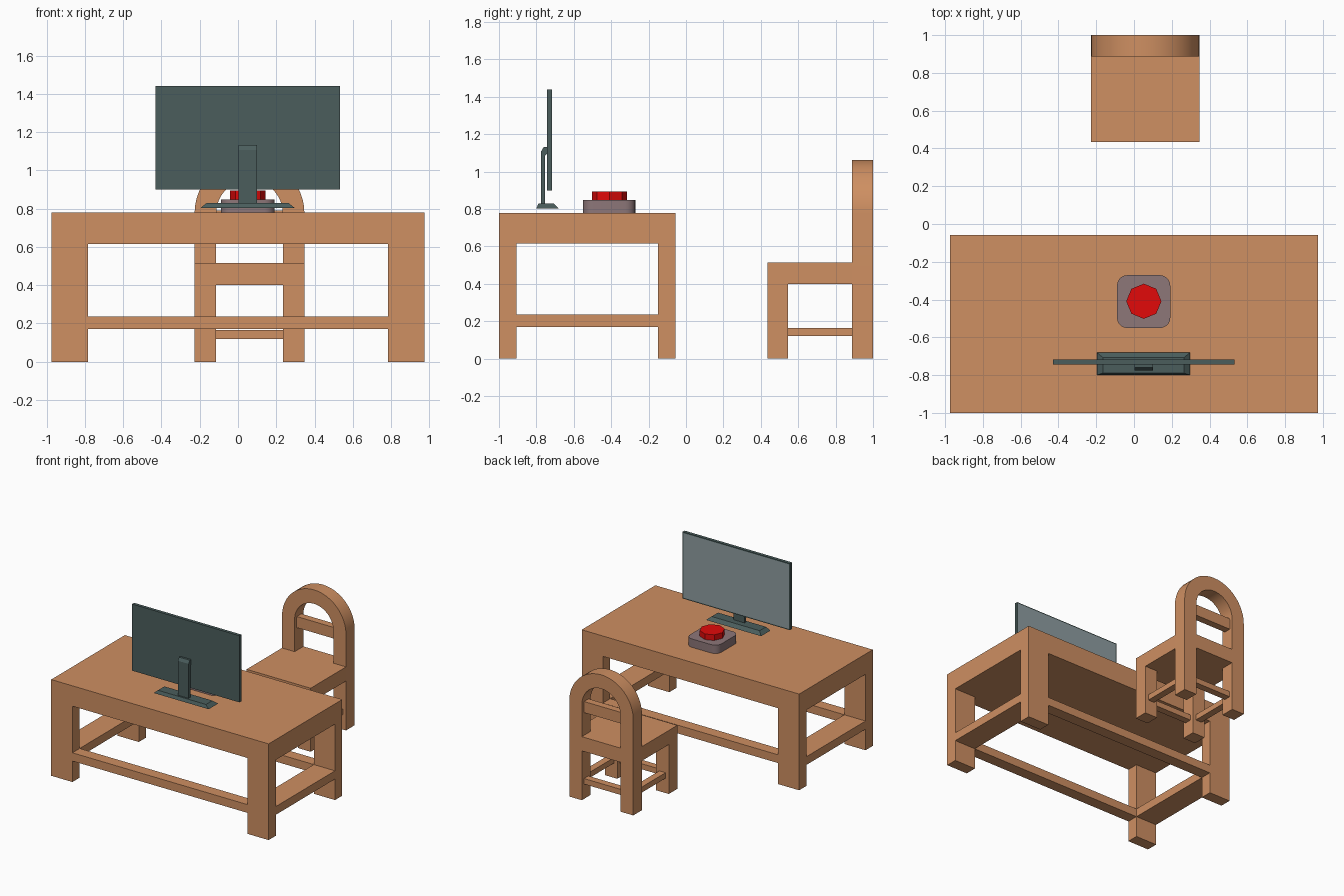
import bpy, bmesh
from math import sin, cos, pi, radians

if "Cube" in bpy.data.objects:
    bpy.data.objects.remove(bpy.data.objects["Cube"])


def material(name, rgb):
    m = bpy.data.materials.new(name)
    m.diffuse_color = [(c / 255) ** 2.2 for c in rgb] + [1]
    m.use_nodes = True
    m.node_tree.nodes["Principled BSDF"].inputs["Base Color"].default_value = m.diffuse_color
    return m


WOOD = material("wood", (205, 142, 98))
DARK = material("dark_plastic", (76, 94, 93))
SCREEN = material("screen_glass", (142, 156, 160))
RED = material("red_plastic", (225, 18, 18))
GREY = material("warm_grey", (140, 118, 120))


def finish(name, bm, *mats):
    bmesh.ops.recalc_face_normals(bm, faces=bm.faces)
    me = bpy.data.meshes.new(name)
    bm.to_mesh(me)
    bm.free()
    for m in mats:
        me.materials.append(m)
    ob = bpy.data.objects.new(name, me)
    bpy.context.collection.objects.link(ob)
    return ob


def box_bm(x, y, z):
    bm = bmesh.new()
    bmesh.ops.create_cube(bm, size=1)
    for v in bm.verts:
        v.co = [r[0] if c < 0 else r[1] for c, r in zip(v.co, (x, y, z))]
    return bm


def box(name, x, y, z, mat):
    return finish(name, box_bm(x, y, z), mat)


def prism(name, start, shift, mat):
    """Extrude a closed 3D outline along a vector."""
    bm = bmesh.new()
    f = bm.faces.new([bm.verts.new(p) for p in start])
    ext = bmesh.ops.extrude_face_region(bm, geom=[f], use_keep_orig=True)
    bmesh.ops.translate(bm, vec=shift, verts=[
        g for g in ext["geom"] if isinstance(g, bmesh.types.BMVert)])
    return finish(name, bm, mat)


def smooth(ob, angle=30):
    bpy.ops.object.select_all(action='DESELECT')
    ob.select_set(True)
    bpy.context.view_layer.objects.active = ob
    bpy.ops.object.shade_smooth_by_angle(angle=radians(angle))


# Desk: slab, four legs, ring of flush stretchers
TX, TI = 0.975, 0.785
front, back = (-1, -0.907), (-0.15, -0.057)
box("desk_top", (-TX, TX), (-1, -0.057), (0.615, 0.78), WOOD)
for yn, y in (("front", front), ("back", back)):
    box(f"desk_{yn}_stretcher", (-TI, TI), y, (0.17, 0.237), WOOD)
    for xn, x in (("left", (-TX, -TI)), ("right", (TI, TX))):
        box(f"desk_{yn}_{xn}_leg", x, y, (0, 0.615), WOOD)
for xn, x in (("left", (-TX, -TI)), ("right", (TI, TX))):
    box(f"desk_{xn}_stretcher", x, (-0.907, -0.15), (0.17, 0.237), WOOD)

# Chair: arched back frame running down into the rear legs
CX, RO, RI, ZC, N = 0.06, 0.287, 0.174, 0.776, 24
arc = [pi * i / N for i in range(N + 1)]
outline = [(CX + RO, 0)] + [(CX + RO * cos(a), ZC + RO * sin(a)) for a in arc]
outline += [(CX - RO, 0), (CX - RI, 0)]
outline += [(CX + RI * cos(a), ZC + RI * sin(a)) for a in reversed(arc)]
outline += [(CX + RI, 0)]
smooth(prism("chair_back_frame", [(x, 0.888, z) for x, z in outline],
             (0, 0.112, 0), WOOD))

# Chair seat, front legs, back slat and stretchers
box("chair_seat", (CX - RO, CX + RO), (0.435, 0.888), (0.40, 0.515), WOOD)
box("chair_seat_rear", (CX - RI, CX + RI), (0.888, 1), (0.40, 0.515), WOOD)
box("chair_back_slat", (CX - RI, CX + RI), (0.915, 0.973), (0.70, 0.79), WOOD)
mid = (RO + RI) / 2
for n, s in (("left", -1), ("right", 1)):
    box(f"chair_front_{n}_leg", sorted((CX + s * RI, CX + s * RO)),
        (0.435, 0.545), (0, 0.40), WOOD)
    box(f"chair_{n}_stretcher", (CX + s * mid - 0.028, CX + s * mid + 0.028),
        (0.545, 0.888), (0.12, 0.165), WOOD)
for n, y in (("front", 0.49), ("back", 0.944)):
    box(f"chair_{n}_stretcher", (CX - RI, CX + RI), (y - 0.028, y + 0.028),
        (0.12, 0.165), WOOD)

# Monitor panel with an inset screen on its back (+y) side
bm = box_bm((-0.43, 0.533), (-0.743, -0.717), (0.90, 1.44))
bm.normal_update()
face = max(bm.faces, key=lambda f: f.normal.y)
bmesh.ops.inset_region(bm, faces=[face], thickness=0.012)
face.material_index = 1
finish("monitor_panel", bm, DARK, SCREEN)

# Monitor neck: bent strip reaching the panel
neck = [(-0.775, 0.82), (-0.775, 1.108), (-0.76, 1.132), (-0.743, 1.132),
        (-0.743, 1.095), (-0.754, 1.085), (-0.754, 0.82)]
prism("monitor_neck", [(0.003, y, z) for y, z in neck], (0.097, 0, 0), DARK)

# Monitor foot: tapered plate
bm = box_bm((-0.197, 0.297), (-0.80, -0.68), (0.803, 0.829))
for v in bm.verts:
    if v.co.z > 0.81:
        v.co.x += 0.032 if v.co.x < 0 else -0.032
        v.co.y += 0.011 if v.co.y < -0.74 else -0.027
finish("monitor_foot", bm, DARK)

# Push button: rounded base and octagonal cap
bm = box_bm((-0.09, 0.192), (-0.551, -0.271), (0.78, 0.848))
edges = [e for e in bm.edges if abs(e.verts[0].co.z - e.verts[1].co.z) > 0.01]
bmesh.ops.bevel(bm, geom=edges, offset=0.055, segments=5, profile=0.5,
                affect='EDGES')
smooth(finish("button_base", bm, GREY))
cap = [(0.052 + 0.093 * cos(i * pi / 4), -0.409 + 0.093 * sin(i * pi / 4), 0.848)
       for i in range(8)]
prism("button_cap", cap, (0, 0, 0.046), RED)
